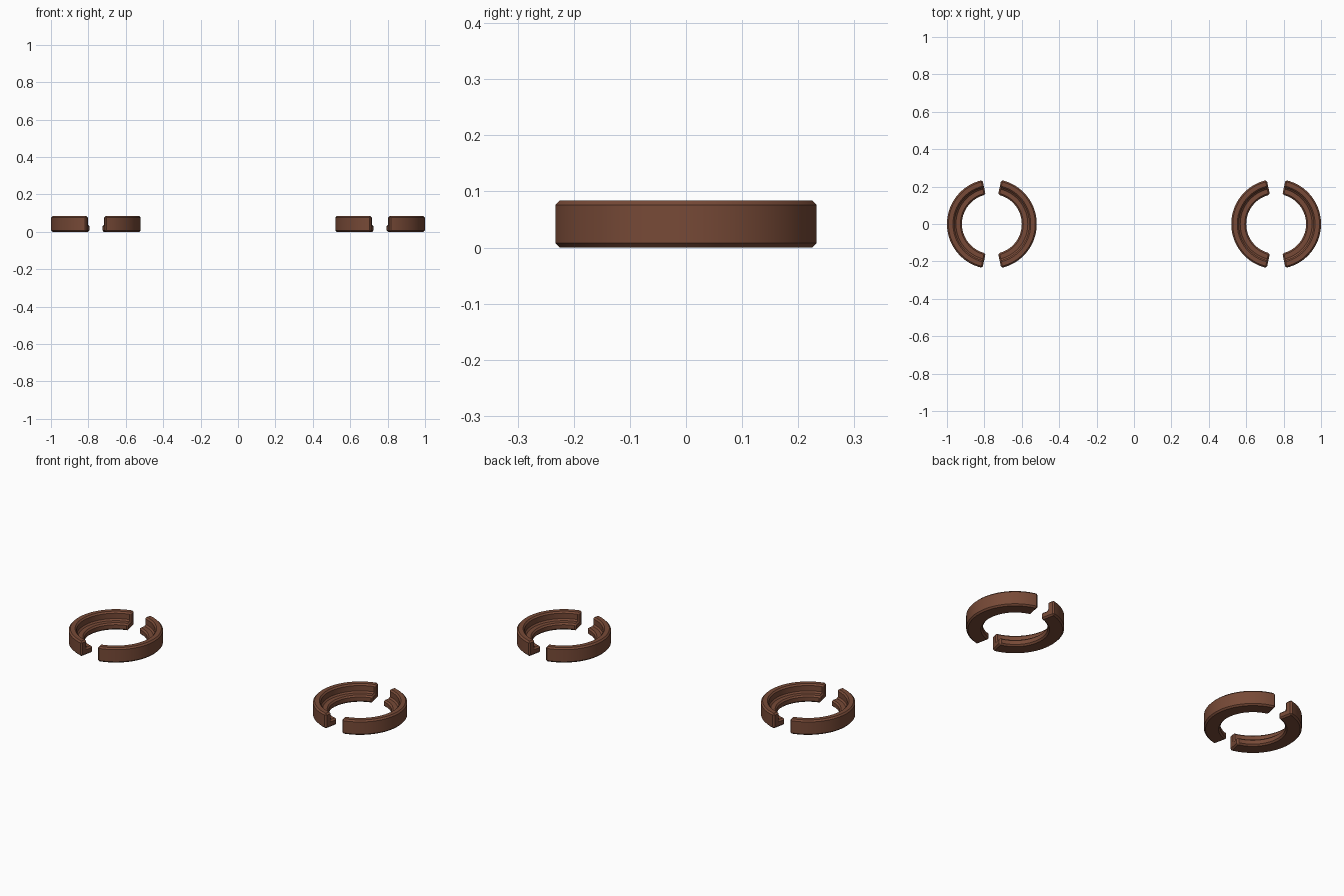
import bpy, bmesh, math

if "Cube" in bpy.data.objects:
    bpy.data.objects.remove(bpy.data.objects["Cube"])

# single brown colour
brown = bpy.data.materials.new("reddish brown")
brown.diffuse_color = (0.185, 0.068, 0.038, 1)
brown.use_nodes = True
brown.node_tree.nodes["Principled BSDF"].inputs["Base Color"].default_value = brown.diffuse_color

R_OUT, R_STEP, R_IN = 0.24, 0.2, 0.16
H, H_LIP = 0.084, 0.038
GAP = math.radians(12)      # half angle of the gap on each side
STEPS = 36

# L-shaped section: tall outer wall with a low inner ledge (radius, height)
PROFILE = [(R_IN, 0), (R_OUT, 0), (R_OUT, H), (R_STEP, H), (R_STEP, H_LIP), (R_IN, H_LIP)]


def half_ring(name, cx, facing):
    """Sweep the section round one side; facing is +1 for +x, -1 for -x."""
    bm = bmesh.new()
    rows = []
    span = math.pi - 2 * GAP
    for i in range(STEPS + 1):
        a = -math.pi / 2 + GAP + span * i / STEPS
        rows.append([bm.verts.new((facing * r * math.cos(a), r * math.sin(a), z))
                     for r, z in PROFILE])
    n = len(PROFILE)
    for a, b in zip(rows, rows[1:]):
        for k in range(n):
            bm.faces.new((a[k], a[(k + 1) % n], b[(k + 1) % n], b[k]))
    bm.faces.new(rows[0])
    bm.faces.new(rows[-1])
    bmesh.ops.recalc_face_normals(bm, faces=bm.faces)
    me = bpy.data.meshes.new(name)
    bm.to_mesh(me)
    bm.free()
    me.materials.append(brown)
    ob = bpy.data.objects.new(name, me)
    ob.location.x = cx
    bpy.context.collection.objects.link(ob)
    # small chamfer on every sharp edge
    bev = ob.modifiers.new("chamfer", 'BEVEL')
    bev.width = 0.008
    bev.segments = 1
    bev.limit_method = 'ANGLE'
    bev.angle_limit = math.radians(40)
    # smooth round faces, crisp chamfers
    bpy.ops.object.select_all(action='DESELECT')
    ob.select_set(True)
    bpy.context.view_layer.objects.active = ob
    bpy.ops.object.modifier_apply(modifier=bev.name)
    bpy.ops.object.shade_smooth_by_angle(angle=math.radians(30))


# two split rings, each made of two halves
for side, cx in (("left", -0.76), ("right", 0.76)):
    half_ring(side + "_ring_inner_half", cx, -1 if cx > 0 else 1)
    half_ring(side + "_ring_outer_half", cx, 1 if cx > 0 else -1)
